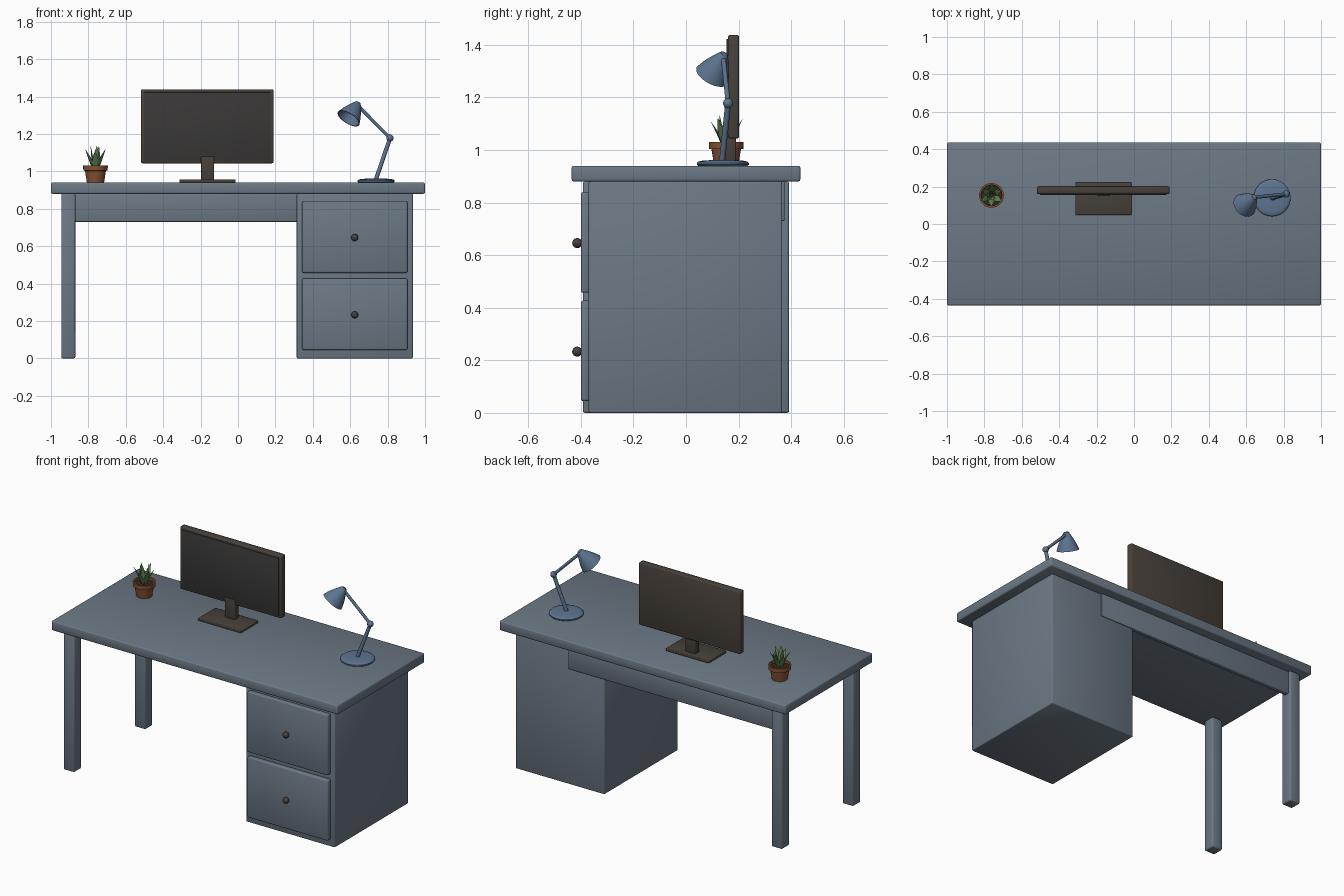
import bpy, bmesh, math
from mathutils import Vector

if "Cube" in bpy.data.objects:
    bpy.data.objects.remove(bpy.data.objects["Cube"])


def material(name, rgb):
    m = bpy.data.materials.new(name)
    m.diffuse_color = (*rgb, 1)
    m.use_nodes = True
    m.node_tree.nodes["Principled BSDF"].inputs["Base Color"].default_value = m.diffuse_color
    return m


SLATE = material("slate_paint", (0.15, 0.19, 0.235))
BLUE = material("blue_enamel", (0.11, 0.175, 0.28))
BROWN = material("dark_brown", (0.065, 0.052, 0.042))
SCREEN = material("screen_black", (0.042, 0.04, 0.039))
CLAY = material("terracotta", (0.23, 0.085, 0.035))
SOIL = material("soil", (0.035, 0.022, 0.014))
LEAF = material("leaf_green", (0.12, 0.22, 0.085))


def finish(name, bm, mat, angle=35):
    bmesh.ops.recalc_face_normals(bm, faces=bm.faces)
    me = bpy.data.meshes.new(name)
    bm.to_mesh(me)
    bm.free()
    ob = bpy.data.objects.new(name, me)
    bpy.context.collection.objects.link(ob)
    me.materials.append(mat)
    bpy.ops.object.select_all(action='DESELECT')
    bpy.context.view_layer.objects.active = ob
    ob.select_set(True)
    bpy.ops.object.shade_smooth_by_angle(angle=math.radians(angle))
    return ob


def box(name, x, y, z, mat, bevel=0.006):
    """Softly bevelled box given by (min, max) ranges."""
    bm = bmesh.new()
    bmesh.ops.create_cube(bm, size=1)
    for v in bm.verts:
        v.co = [(r[0] + r[1]) / 2 + c * (r[1] - r[0]) for c, r in zip(v.co, (x, y, z))]
    ob = finish(name, bm, mat, 180)
    b = ob.modifiers.new("bevel", 'BEVEL')
    b.width, b.segments = bevel, 2
    return ob


def lathe(name, profile, origin, mat, axis=(0, 0, 1), sides=32):
    """Spin a (radius, height) profile around an axis through origin."""
    bm = bmesh.new()
    vs = [bm.verts.new((r, 0, h)) for r, h in profile]
    es = [bm.edges.new(p) for p in zip(vs, vs[1:])]
    bmesh.ops.spin(bm, geom=vs + es, axis=(0, 0, 1), cent=(0, 0, 0),
                   angle=math.tau, steps=sides)
    bmesh.ops.remove_doubles(bm, verts=bm.verts, dist=1e-5)
    rot = Vector((0, 0, 1)).rotation_difference(Vector(axis)).to_matrix()
    for v in bm.verts:
        v.co = rot @ v.co + Vector(origin)
    return finish(name, bm, mat)


def ball(name, c, r, mat):
    bm = bmesh.new()
    bmesh.ops.create_uvsphere(bm, u_segments=20, v_segments=12, radius=r)
    bmesh.ops.translate(bm, verts=bm.verts, vec=c)
    return finish(name, bm, mat)


def rod(name, a, b, r, mat):
    d = Vector(b) - Vector(a)
    return lathe(name, [(0, 0), (r, 0), (r, d.length), (0, d.length)], a, mat, d, 16)


# Desk
box("desktop", (-1, 1), (-0.435, 0.435), (0.88, 0.94), SLATE, 0.008)
for label, s in (("front", -1), ("back", 1)):
    box(label + "_leg", (-0.945, -0.87), (s * 0.355 - 0.0375, s * 0.355 + 0.0375),
        (0, 0.88), SLATE, 0.008)
box("back_apron", (-0.89, 0.56), (0.345, 0.375), (0.73, 0.88), SLATE, 0.004)
box("cabinet", (0.314, 0.935), (-0.37, 0.366), (0, 0.88), SLATE, 0.006)

# Drawers and knobs
for label, z0, z1, kz in (("lower", 0.045, 0.427, 0.233), ("upper", 0.457, 0.84, 0.646)):
    box(label + "_drawer_front", (0.343, 0.906), (-0.4, -0.366), (z0, z1), SLATE, 0.008)
    ball(label + "_drawer_knob", (0.624, -0.414, kz), 0.019, BROWN)

# Monitor
box("monitor_case", (-0.519, 0.19), (0.16, 0.202), (1.043, 1.438), BROWN, 0.008)
box("monitor_screen", (-0.503, 0.174), (0.154, 0.17), (1.058, 1.423), SCREEN, 0.002)
box("monitor_neck", (-0.197, -0.128), (0.15, 0.19), (0.95, 1.08), BROWN, 0.004)
box("monitor_base", (-0.314, -0.013), (0.048, 0.222), (0.94, 0.957), BROWN, 0.004)

# Desk lamp
lathe("lamp_base", [(0, 0), (0.094, 0), (0.099, 0.004), (0.099, 0.011), (0.094, 0.016),
                    (0.08, 0.019), (0.04, 0.022), (0, 0.023)], (0.738, 0.14, 0.94), BLUE)
foot, elbow, head = (0.737, 0.137, 0.955), (0.813, 0.16, 1.178), (0.64, 0.142, 1.352)
rod("lamp_lower_arm", foot, elbow, 0.011, BLUE)
rod("lamp_upper_arm", elbow, head, 0.009, BLUE)
ball("lamp_elbow_joint", elbow, 0.019, BLUE)
ball("lamp_head_joint", head, 0.016, BLUE)
lathe("lamp_shade", [(0, 0), (0.014, 0), (0.02, 0.008), (0.037, 0.038), (0.054, 0.072),
                     (0.067, 0.108), (0.062, 0.108), (0.049, 0.074), (0.032, 0.041),
                     (0.014, 0.012), (0, 0.012)],
      (0.643, 0.145, 1.366), BLUE, (-0.48, -0.42, -0.77))

# Plant pot
px, py = -0.762, 0.153
lathe("plant_pot", [(0, 0), (0.046, 0), (0.056, 0.063), (0.065, 0.064), (0.066, 0.09),
                    (0.056, 0.09), (0.054, 0.07)], (px, py, 0.94), CLAY)
lathe("soil", [(0.056, 0), (0, 0.004)], (px, py, 1.016), SOIL)


def leaf(name, turn, lean, length, width):
    """Tapered leaf with a diamond cross-section, bending outwards."""
    bm = bmesh.new()
    rings = []
    for t, w in ((0, 0.55), (0.35, 1), (0.7, 0.65), (1, 0.03)):
        out, up = 0.012 + lean * length * t ** 1.3, length * t
        ring = []
        for a, b in ((1, 0), (0, 0.3), (-1, 0), (0, -0.3)):
            s, o = a * w * width, out + b * w * width
            ring.append(bm.verts.new((px + o * math.cos(turn) - s * math.sin(turn),
                                      py + o * math.sin(turn) + s * math.cos(turn),
                                      1.012 + up)))
        rings.append(ring)
    for r, q in zip(rings, rings[1:]):
        for i in range(4):
            bm.faces.new((r[i], r[(i + 1) % 4], q[(i + 1) % 4], q[i]))
    bm.faces.new(rings[0])
    bm.faces.new(rings[-1])
    finish(name, bm, LEAF, 60)


# Leaves: outer and inner rosettes
for i in range(6):
    leaf(f"outer_leaf_{i + 1}", math.tau * i / 6 + 0.5, 0.48, 0.095 + 0.012 * (i % 2), 0.019)
for i in range(3):
    leaf(f"inner_leaf_{i + 1}", math.tau * i / 3 + 0.8, 0.12, 0.125, 0.018)
